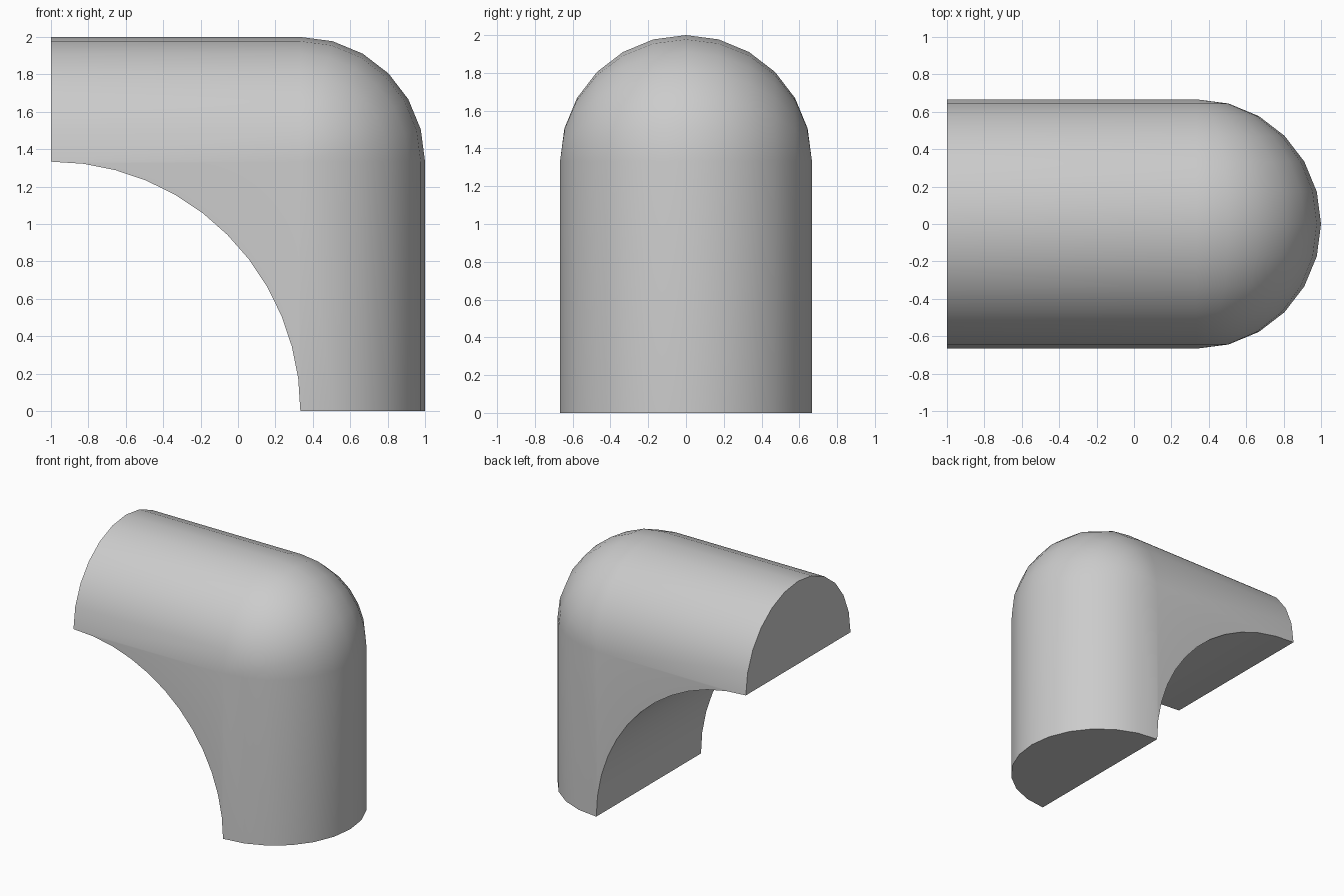
import bpy, bmesh
from math import sin, cos, radians, pi

if "Cube" in bpy.data.objects:
    bpy.data.objects.remove(bpy.data.objects["Cube"])

R = 2 / 3            # radius of the half-round section
CX, CZ = 1 / 3, 4 / 3  # centre of the outer bend
ARCH = 4 / 3         # radius of the underside arch
N = 12

bm = bmesh.new()


def vert(x, y, z):
    return bm.verts.new((x, y, z))


# Half-round section swept along the top, round the corner and down
def section_path(i):
    a = pi * i / N
    y, r = -R * cos(a), R * sin(a)
    pts = [(-1, y, CZ + r)]
    for k in range(7):
        b = radians(90 - 15 * k)
        pts.append((CX + r * cos(b), y, CZ + r * sin(b)))
    pts.append((CX + r, y, 0))
    return [vert(*p) for p in pts]


rows = [section_path(i) for i in range(N + 1)]
for a, b in zip(rows, rows[1:]):
    for k in range(len(a) - 1):
        bm.faces.new((a[k], a[k + 1], b[k + 1], b[k]))

# Flat end caps
for end in (0, -1):
    bm.faces.new([row[end] for row in rows])


# Concave arch underside and the two flat cheeks
def arch_edge(y):
    return [vert(-1 + ARCH * sin(pi / 2 * k / N), y, ARCH * cos(pi / 2 * k / N))
            for k in range(N + 1)]


front, back = arch_edge(-R), arch_edge(R)
for k in range(N):
    bm.faces.new((front[k], front[k + 1], back[k + 1], back[k]))
for edge, y in ((front, -R), (back, R)):
    bm.faces.new(edge + [vert(CX, y, CZ)])

bmesh.ops.remove_doubles(bm, verts=bm.verts, dist=1e-4)
bmesh.ops.recalc_face_normals(bm, faces=bm.faces)

mesh = bpy.data.meshes.new("rounded_arch_corner")
bm.to_mesh(mesh)
bm.free()
obj = bpy.data.objects.new("rounded_arch_corner", mesh)
bpy.context.collection.objects.link(obj)

bpy.context.view_layer.objects.active = obj
obj.select_set(True)
bpy.ops.object.shade_smooth_by_angle(angle=radians(30))
